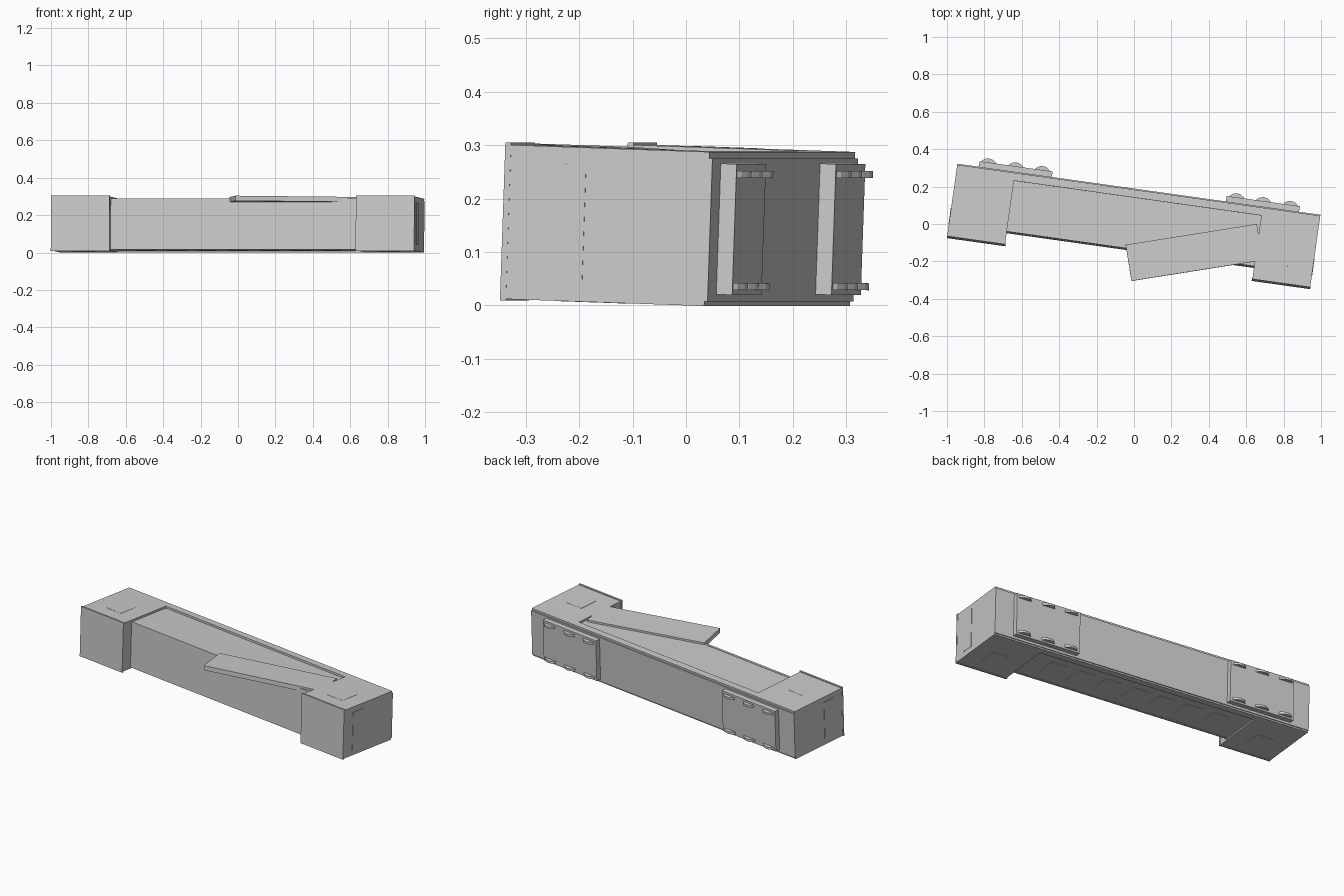
import bpy, bmesh, math
from mathutils import Matrix

old = bpy.data.objects.get("Cube")
if old:
    bpy.data.objects.remove(old, do_unlink=True)

# One plain grey material
grey = bpy.data.materials.new("light_grey")
grey.use_nodes = True
COLOUR = (0.6, 0.6, 0.6, 1)
grey.diffuse_color = COLOUR
grey.node_tree.nodes["Principled BSDF"].inputs["Base Color"].default_value = COLOUR

# The whole piece lies turned on the ground and leans slightly backwards
POSE = Matrix.Rotation(math.radians(-8), 4, 'Z') @ Matrix.Rotation(math.radians(-2), 4, 'X')


def finish(name, bm, local=Matrix()):
    mesh = bpy.data.meshes.new(name)
    bm.to_mesh(mesh)
    bm.free()
    mesh.materials.append(grey)
    obj = bpy.data.objects.new(name, mesh)
    obj.matrix_world = POSE @ local
    bpy.context.collection.objects.link(obj)
    return obj


def box(name, xs, ys, zs, local=Matrix()):
    bm = bmesh.new()
    bmesh.ops.create_cube(bm, size=1)
    for v in bm.verts:
        v.co = [r[0] + (c + 0.5) * (r[1] - r[0]) for r, c in zip((xs, ys, zs), v.co)]
    return finish(name, bm, local)


def knuckle(name, x, y, z, radius, height):
    bm = bmesh.new()
    bmesh.ops.create_cone(bm, cap_ends=True, segments=16, radius1=radius,
                          radius2=radius, depth=height)
    return finish(name, bm, Matrix.Translation((x, y, z)))


END, INNER = 0.98, 0.668
BOTTOM, TOP = 0.005, 0.2935

# Long core with a front panel and back rails
box("core", (-END, END), (-0.13, 0.178), (0.0135, 0.2815))
box("front_panel", (-INNER, INNER), (-0.144, -0.13), (0.012, 0.2835))
box("top_back_rail", (-END, END), (0.13, 0.172), (0.28, TOP))
box("bottom_back_rail", (-END, END), (0.13, 0.172), (BOTTOM, 0.015))

for side, name in ((-1, "right"), (1, "left")):
    def span(a, b):
        return tuple(sorted((side * a, side * b)))

    # End block with a slightly larger front plate
    box(name + "_end_block", span(INNER, END), (-0.203, 0.13), (BOTTOM, TOP))
    box(name + "_front_plate", span(INNER - 0.003, END + 0.001), (-0.214, -0.203), (0.002, 0.298))

    # Thin plates on the block faces
    box(name + "_end_inlay", span(END, END + 0.002), (-0.14, -0.06), (0.037, 0.262))
    for z, level in ((BOTTOM, "bottom"), (TOP, "top")):
        box(f"{name}_{level}_inlay", span(0.77, 0.88), (-0.12, 0.0), (z - 0.001, z + 0.001))

    # Back plate with rounded knuckles along both long edges
    box(name + "_back_plate", span(0.47, 0.865), (0.178, 0.208), (0.027, 0.272))
    for x in (0.525, 0.668, 0.815):
        for z in (0.043, 0.253):
            knuckle(name + "_knuckle", side * x, 0.18, z, 0.05, 0.013)

# Row of thin plates under the core
for i in range(7):
    x = (i - 3) * 0.168
    box("underside_inlay", (x - 0.05, x + 0.05), (-0.06, 0.068), (0.0125, 0.0145))

# Loose plank lying across the top, its end tucked into the left block
plank_pose = Matrix.Translation((0.0, -0.22, 0)) @ Matrix.Rotation(math.radians(17), 4, 'Z')
box("loose_plank", (0.0, 0.71), (-0.098, 0.098), (0.266, 0.293), plank_pose)
